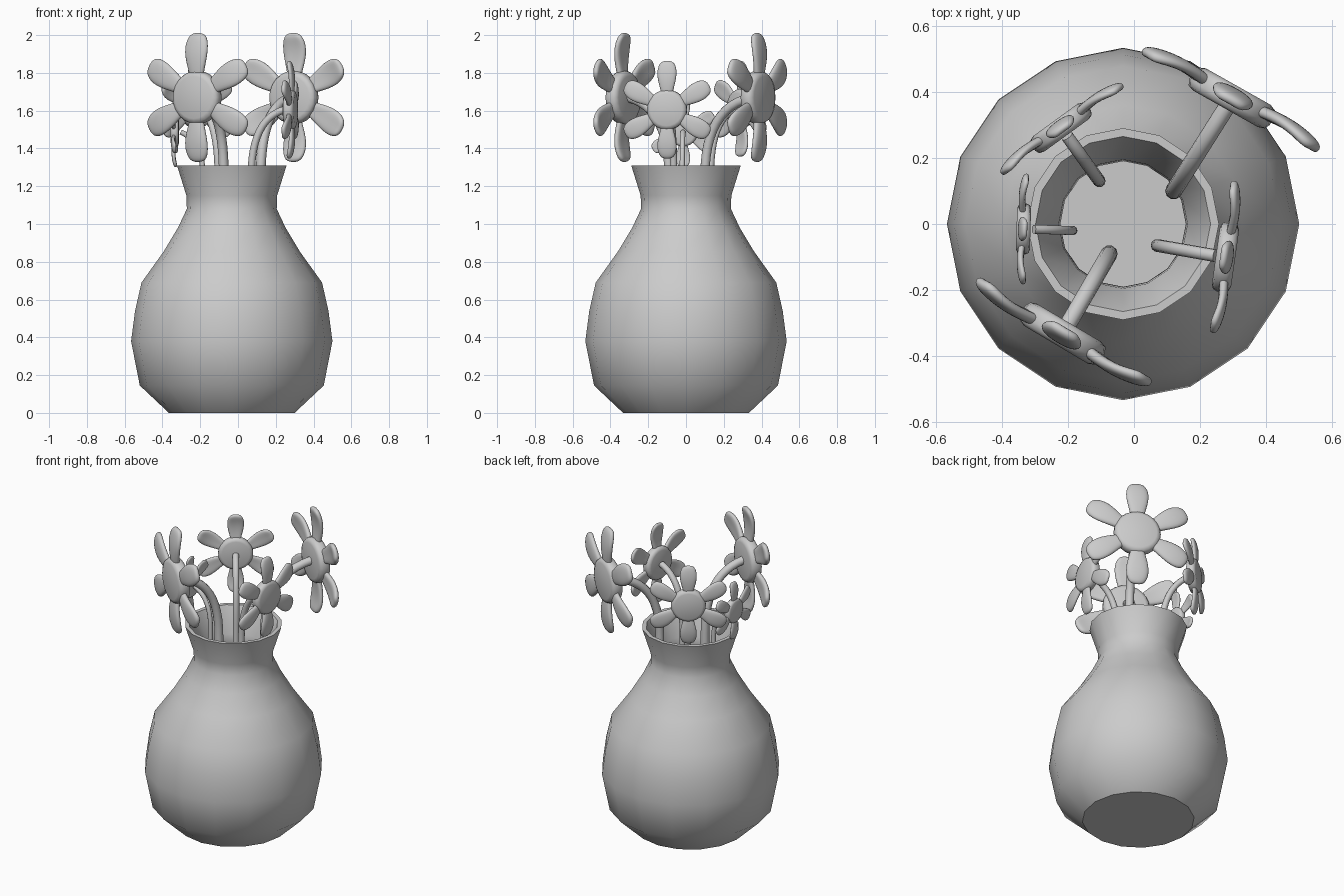
import bpy, bmesh, math
from mathutils import Vector, Matrix

if "Cube" in bpy.data.objects:
    bpy.data.objects.remove(bpy.data.objects["Cube"])


def finish(name, bm, angle=None):
    bmesh.ops.recalc_face_normals(bm, faces=bm.faces)
    me = bpy.data.meshes.new(name)
    bm.to_mesh(me)
    bm.free()
    ob = bpy.data.objects.new(name, me)
    bpy.context.collection.objects.link(ob)
    bpy.ops.object.select_all(action='DESELECT')
    ob.select_set(True)
    bpy.context.view_layer.objects.active = ob
    if angle:
        bpy.ops.object.shade_smooth_by_angle(angle=math.radians(angle))
    else:
        bpy.ops.object.shade_smooth()
    return ob


def lathe(name, profile, sides, matrix, angle):
    """Revolve (radius, height) points; first and last ring are capped."""
    bm = bmesh.new()
    rings = [[bm.verts.new((r * math.cos(2 * math.pi * k / sides),
                            r * math.sin(2 * math.pi * k / sides), z))
              for k in range(sides)] for r, z in profile]
    for a, b in zip(rings, rings[1:]):
        for k in range(sides):
            j = (k + 1) % sides
            bm.faces.new((a[k], a[j], b[j], b[k]))
    bm.faces.new(rings[0])
    bm.faces.new(rings[-1])
    bm.transform(matrix)
    return finish(name, bm, angle)


# Vase: outer wall, rim, inner wall and inner floor
lathe("vase", [(.333, 0), (.487, .145), (.533, .38), (.512, .54), (.478, .69),
               (.36, .855), (.285, .98), (.238, 1.08), (.24, 1.15), (.29, 1.31),
               (.265, 1.31), (.195, 1.15), (.19, 1.08), (.24, .97), (.315, .845),
               (.43, .68), (.485, .38), (.44, .17), (.30, .05)],
      16, Matrix.Translation((-.033, 0, 0)), 40)

# Petal outline: distance from centre, half width, lift towards the front
PETAL = [(.25, .10, 0), (.45, .15, .03), (.68, .215, .04), (.88, .215, .01), (1.02, .14, -.04)]


def flower(name, centre, facing, size, root):
    n = Vector((*facing, 0)).normalized()
    v = Vector((0, 0, 1))
    u = v.cross(n)
    mat = Matrix.Translation(centre) @ Matrix((u, v, n)).transposed().to_4x4() @ Matrix.Scale(size, 4)

    # Six petals
    bm = bmesh.new()
    for k in range(6):
        rot = Matrix.Rotation(k * math.pi / 3, 4, 'Z')
        rows = [[bm.verts.new(rot @ Vector((s * w, r + (.03 if s == 0 and r > 1 else 0),
                                            lift + (.02 if s == 0 else 0))))
                 for s in (-1, 0, 1)] for r, w, lift in PETAL]
        for a, b in zip(rows, rows[1:]):
            for i in (0, 1):
                bm.faces.new((a[i], a[i + 1], b[i + 1], b[i]))
    bm.transform(mat)
    ob = finish(name + "_petals", bm)
    sol = ob.modifiers.new("thickness", 'SOLIDIFY')
    sol.thickness = .11 * size
    sol.offset = 0
    sub = ob.modifiers.new("smooth", 'SUBSURF')
    sub.levels = sub.render_levels = 2

    # Rounded centre disc
    lathe(name + "_centre", [(.34, -.11), (.40, -.09), (.425, -.04), (.425, .05),
                             (.40, .10), (.34, .125)], 24, mat, 60)

    # Stem: straight up, then bending outward to the back of the flower
    c = Vector(centre)
    p0, p1, p2 = Vector((*root, 1.25)), Vector((*root, c.z - .05)), c - n * .03
    pts = [Vector((*root, .06))]
    for i in range(13):
        t = i / 12
        pts.append(p0 * (1 - t) ** 2 + p1 * 2 * t * (1 - t) + p2 * t * t)
    cu = bpy.data.curves.new(name + "_stem", 'CURVE')
    cu.dimensions = '3D'
    cu.bevel_depth = .078 * size
    cu.bevel_resolution = 3
    cu.use_fill_caps = True
    sp = cu.splines.new('POLY')
    sp.points.add(len(pts) - 1)
    for p, co in zip(sp.points, pts):
        p.co = (*co, 1)
    sp.use_smooth = True
    bpy.context.collection.objects.link(bpy.data.objects.new(name + "_stem", cu))


flower("front_flower", (-.215, -.33, 1.67), (-.51, -.86), .33, (-.075, -.09))
flower("back_flower", (.295, .38, 1.67), (.49, .87), .33, (.12, .10))
flower("right_flower", (.275, -.10, 1.605), (.99, -.14), .25, (.07, -.065))
flower("back_left_flower", (-.22, .29, 1.61), (-.59, .81), .245, (-.105, .13))
flower("left_flower", (-.333, -.015, 1.487), (-1, .03), .18, (-.185, -.02))
